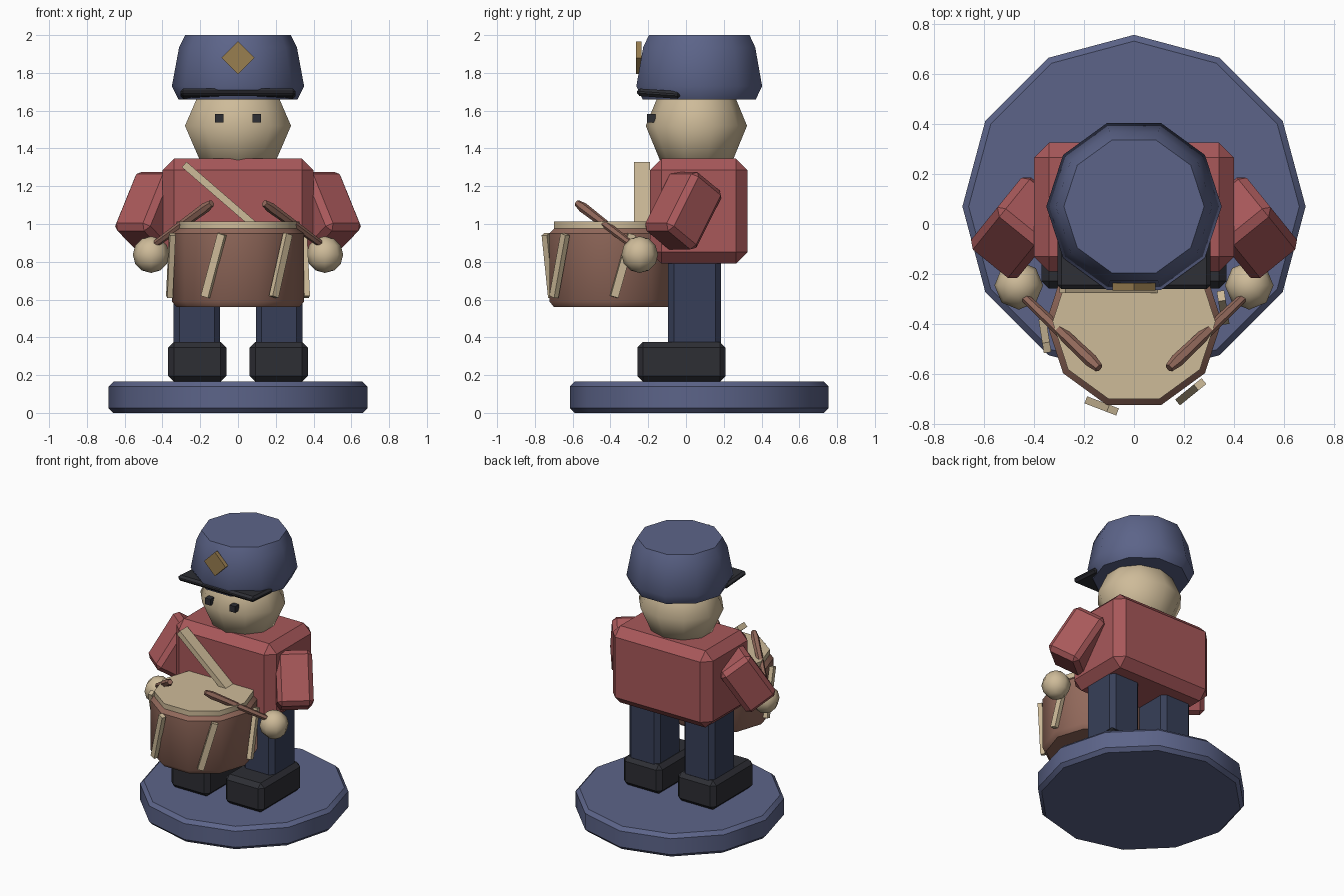
import bpy, bmesh
from math import radians, cos, sin, atan2, pi
from mathutils import Matrix, Vector

cube = bpy.data.objects.get("Cube")
if cube:
    bpy.data.objects.remove(cube)


def material(name, *srgb):
    color = [(c / 255 / 12.92) if c < 11 else ((c / 255 + 0.055) / 1.055) ** 2.4 for c in srgb] + [1]
    m = bpy.data.materials.new(name)
    m.use_nodes = True
    m.diffuse_color = color
    m.node_tree.nodes["Principled BSDF"].inputs["Base Color"].default_value = color
    return m


BLUE = material("slate blue", 92, 100, 137)
RED = material("coat red", 168, 88, 90)
CREAM = material("cream", 206, 187, 153)
BROWN = material("drum brown", 146, 105, 91)
NAVY = material("trouser navy", 55, 63, 88)
BLACK = material("soft black", 45, 46, 52)
GOLD = material("badge gold", 153, 126, 80)


def finish(name, bm, mat, matrix, angle=None):
    """Turn a bmesh into an object, smooth below the given angle."""
    bmesh.ops.recalc_face_normals(bm, faces=bm.faces)
    mesh = bpy.data.meshes.new(name)
    bm.to_mesh(mesh)
    bm.free()
    mesh.materials.append(mat)
    if angle:
        mesh.polygons.foreach_set("use_smooth", [True] * len(mesh.polygons))
        mesh.set_sharp_from_angle(angle=radians(angle))
    obj = bpy.data.objects.new(name, mesh)
    obj.matrix_world = matrix
    bpy.context.collection.objects.link(obj)
    return obj


def box(name, mat, center, size, bevel=0, rot=Matrix()):
    bm = bmesh.new()
    bmesh.ops.create_cube(bm, size=1, matrix=Matrix.Diagonal((*size, 1)))
    if bevel:
        bmesh.ops.bevel(bm, geom=bm.edges[:], offset=bevel, segments=1,
                        affect='EDGES', profile=0.5)
    return finish(name, bm, mat, Matrix.Translation(center) @ rot.to_4x4())


def lathe(name, mat, center, sides, profile, turn=0, rot=Matrix()):
    """Stack of regular polygons given as (radius, height), capped at both ends."""
    bm = bmesh.new()
    rings = [[bm.verts.new((r * cos(turn + 2 * pi * i / sides),
                            r * sin(turn + 2 * pi * i / sides), z))
              for i in range(sides)] for r, z in profile]
    for low, high in zip(rings, rings[1:]):
        for i in range(sides):
            j = (i + 1) % sides
            bm.faces.new((low[i], low[j], high[j], high[i]))
    bm.faces.new(rings[0][::-1])
    bm.faces.new(rings[-1])
    return finish(name, bm, mat, Matrix.Translation(center) @ rot.to_4x4(), 40)


def ball(name, mat, center, radii, segments, rings):
    bm = bmesh.new()
    bmesh.ops.create_uvsphere(bm, u_segments=segments, v_segments=rings, radius=1,
                              matrix=Matrix.Diagonal((*radii, 1)))
    return finish(name, bm, mat, Matrix.Translation(center), 80)


# Stand
lathe("stand", BLUE, (0, 0.07, 0), 12,
      [(0.66, 0), (0.685, 0.025), (0.685, 0.14), (0.66, 0.165)])

# Body and head
box("torso", RED, (0, 0.067, 1.068), (0.8, 0.515, 0.555), 0.06)
ball("head", CREAM, (0, 0.055, 1.52), (0.295, 0.268, 0.27), 10, 4)

# Hat with peak and badge
lathe("hat", BLUE, (0, 0.07, 0), 10,
      [(0.315, 1.66), (0.35, 1.73), (0.312, 1.935), (0.28, 2.0)])
box("hat_peak", BLACK, (0, -0.145, 1.69), (0.61, 0.23, 0.04), 0.015,
    Matrix.Rotation(radians(-4), 3, 'X'))
box("hat_badge", GOLD, (0, -0.25, 1.88), (0.122, 0.03, 0.122), 0,
    Matrix.Rotation(radians(45), 3, 'Y'))

# Paired parts
for side, s in (("left", 1), ("right", -1)):
    box(side + "_boot", BLACK, (0.216 * s, -0.024, 0.27), (0.308, 0.468, 0.21), 0.03)
    box(side + "_leg", NAVY, (0.218 * s, 0.046, 0.6), (0.245, 0.28, 0.52), 0.03)
    box(side + "_eye", BLACK, (0.098 * s, -0.183, 1.56), (0.045, 0.045, 0.045))

    # Upper arm slopes outward, forward and down
    down = Vector((0.34 * s, -0.42, -0.84)).normalized()
    across = down.cross(Vector((0, 0, 1))).normalized()
    out = across.cross(down)
    box(side + "_arm", RED, (0.457 * s, -0.015, 1.07), (0.24, 0.24, 0.37), 0.03,
        Matrix((across, out, down)).transposed())
    ball(side + "_hand", CREAM, (0.46 * s, -0.245, 0.838), (0.097, 0.097, 0.097), 8, 6)

    # Drumstick
    grip, tip = Vector((0.45 * s, -0.28, 0.885)), Vector((0.14 * s, -0.575, 1.11))
    reach = (tip - grip).length
    lathe(side + "_drumstick", BROWN, grip, 6,
          [(0.018, 0), (0.027, reach * 0.9), (0.018, reach)],
          rot=(tip - grip).to_track_quat('Z', 'Y').to_matrix())

# Drum
drum = Vector((0, -0.39, 0))
lathe("drum_shell", BROWN, drum, 10,
      [(0.325, 0.56), (0.35, 0.59), (0.35, 0.95), (0.325, 0.975)])
lathe("drum_skin", CREAM, drum, 10, [(0.325, 0.96), (0.325, 1.012)])

# Slanted cords around the drum
for i in range(6):
    a = radians(9 + 60 * i)
    turn = Matrix.Rotation(a, 3, 'Z') @ Matrix.Rotation(radians(-16), 3, 'X')
    box(f"drum_cord_{i + 1}", CREAM, drum + Vector((0.36 * cos(a), 0.36 * sin(a), 0.78)),
        (0.03, 0.042, 0.345), 0, turn)

# Shoulder strap down to the drum
start, end = Vector((-0.285, -0.233, 1.315)), Vector((0.18, -0.233, 0.913))
run = end - start
box("drum_strap", CREAM, (start + end) / 2, (run.length, 0.085, 0.038), 0,
    Matrix.Rotation(atan2(-run.z, run.x), 3, 'Y'))
